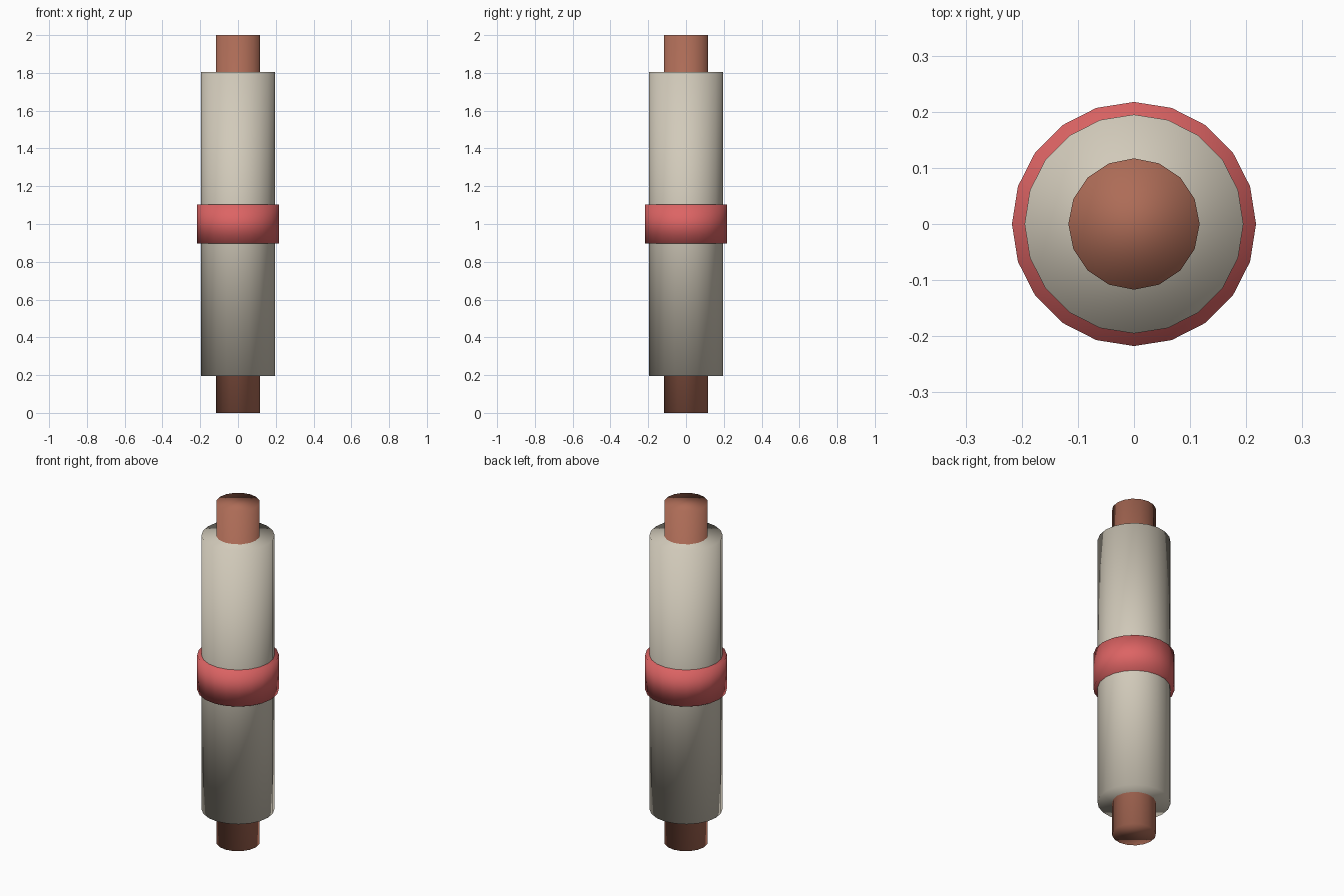
import bpy

if "Cube" in bpy.data.objects:
    bpy.data.objects.remove(bpy.data.objects["Cube"], do_unlink=True)


def make_material(name, rgb):
    mat = bpy.data.materials.new(name)
    mat.use_nodes = True
    color = (*rgb, 1.0)
    mat.diffuse_color = color
    mat.node_tree.nodes["Principled BSDF"].inputs["Base Color"].default_value = color
    return mat


def add_cylinder(name, radius, length, sides, mat):
    """Upright cylinder centred at mid height, smooth over its rims."""
    bpy.ops.mesh.primitive_cylinder_add(
        vertices=sides, radius=radius, depth=length, location=(0, 0, 1))
    obj = bpy.context.object
    obj.name = name
    obj.data.materials.append(mat)
    bpy.ops.object.shade_smooth()
    return obj


copper = make_material("copper brown", (0.42, 0.15, 0.095))
ivory = make_material("warm ivory", (0.64, 0.59, 0.49))
red = make_material("soft red", (0.72, 0.127, 0.127))

# Rod through the whole length, sleeve around it, band at the middle
add_cylinder("core_rod", 0.117, 2.0, 16, copper)
add_cylinder("outer_sleeve", 0.195, 1.61, 20, ivory)
add_cylinder("middle_band", 0.2175, 0.205, 20, red)
